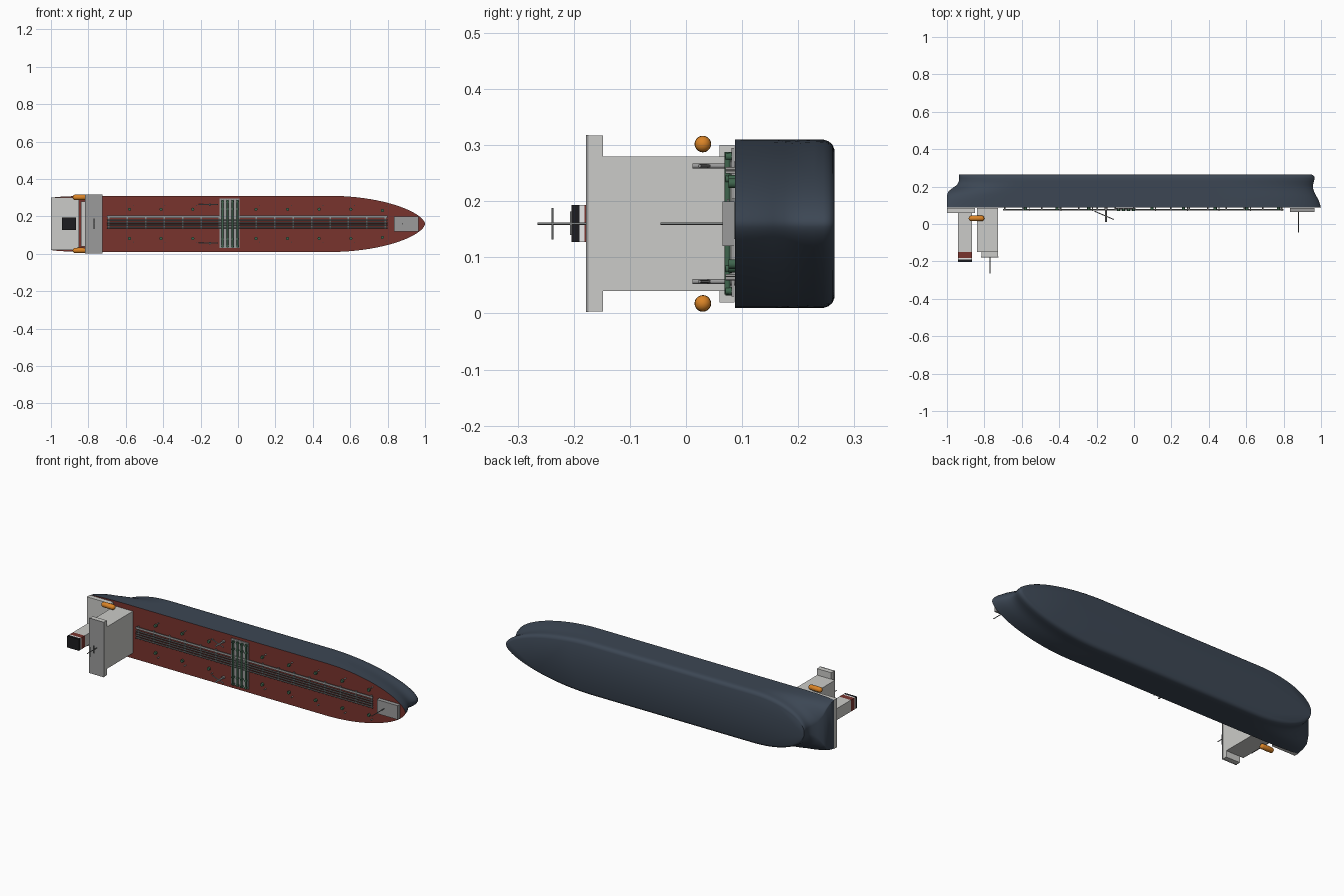
import bpy, bmesh, math
from mathutils import Vector

if "Cube" in bpy.data.objects:
    bpy.data.objects.remove(bpy.data.objects["Cube"])

# The ship lies on its side: deck faces -y, length along x, beam along z
CZ = 0.16


def mat(name, r, g, b):
    m = bpy.data.materials.new(name)
    m.diffuse_color = (r, g, b, 1)
    m.use_nodes = True
    m.node_tree.nodes["Principled BSDF"].inputs["Base Color"].default_value = m.diffuse_color
    return m


NAVY = mat("navy_hull", .045, .062, .088)
RED = mat("deck_red", .19, .034, .027)
LIGHT = mat("light_grey", .60, .60, .58)
MID = mat("mid_grey", .33, .33, .33)
PIPE = mat("pipe_grey", .20, .21, .21)
GREEN = mat("valve_green", .05, .13, .075)
ORANGE = mat("lifeboat_orange", .70, .23, .02)
BLACK = mat("funnel_black", .012, .012, .014)
WHITE = mat("funnel_white", .80, .80, .80)


def finish(name, bm, *mats):
    bmesh.ops.recalc_face_normals(bm, faces=bm.faces)
    me = bpy.data.meshes.new(name)
    bm.to_mesh(me)
    bm.free()
    for m in mats:
        me.materials.append(m)
    ob = bpy.data.objects.new(name, me)
    bpy.context.collection.objects.link(ob)
    return ob


def smooth(ob, deg):
    bpy.ops.object.select_all(action='DESELECT')
    ob.select_set(True)
    bpy.context.view_layer.objects.active = ob
    bpy.ops.object.shade_smooth_by_angle(angle=math.radians(deg))


def box(name, x, y, z, m):
    bm = bmesh.new()
    bmesh.ops.create_cube(bm, size=1)
    for v in bm.verts:
        v.co = Vector([(a + b) / 2 + c * (b - a) for c, (a, b) in zip(v.co, (x, y, z))])
    return finish(name, bm, m)


def rod(name, p, q, r, m, sides=8):
    p, q = Vector(p), Vector(q)
    bm = bmesh.new()
    bmesh.ops.create_cone(bm, cap_ends=True, segments=sides, radius1=r, radius2=r,
                          depth=(q - p).length)
    rot = (q - p).to_track_quat('Z', 'Y').to_matrix()
    for v in bm.verts:
        v.co = rot @ v.co + (p + q) / 2
    ob = finish(name, bm, m)
    smooth(ob, 50)
    return ob


# Hull: levels of (y, stern x, bow x, half beam, stern half width, bow run, stern run)
LEVELS = [
    (.087, -1.0, 1.0, .150, .138, .50, .25),
    (.125, -1.0, .988, .150, .130, .50, .28),
    (.155, -1.0, .972, .150, .112, .50, .30),
    (.175, -.992, .962, .150, .080, .51, .32),
    (.192, -.970, .957, .150, .045, .52, .33),
    (.210, -.945, .957, .150, .025, .53, .33),
    (.228, -.936, .962, .150, .020, .54, .34),
    (.245, -.935, .966, .150, .018, .55, .34),
    (.254, -.935, .964, .147, .016, .55, .34),
    (.261, -.935, .958, .141, .012, .55, .34),
    (.265, -.934, .948, .131, .008, .55, .34),
]
N = 64


def half_width(x, xs, xb, beam, stern, run_b, run_s):
    t = max(0, (x - xb + run_b) / run_b)
    s = max(0, (xs + run_s - x) / run_s)
    if t > 0:
        return beam * max(0, 1 - t ** 1.9) ** .6
    return stern + (beam - stern) * max(0, 1 - s ** 2.2) ** .55


bm = bmesh.new()
rings = []
for y, xs, xb, *shape in LEVELS:
    side = []
    for i in range(N):
        u = (1 - math.cos(math.pi * i / N)) / 2
        x = xs + (xb - xs) * u
        side.append((x, half_width(x, xs, xb, *shape)))
    ring = [bm.verts.new((x, y, CZ + w)) for x, w in side]
    ring.append(bm.verts.new((xb, y, CZ)))
    ring += [bm.verts.new((x, y, CZ - w)) for x, w in reversed(side)]
    rings.append(ring)
for a, b in zip(rings, rings[1:]):
    for i in range(len(a)):
        j = (i + 1) % len(a)
        bm.faces.new((a[i], a[j], b[j], b[i]))
bm.faces.new(rings[-1])
bm.faces.new(rings[0]).material_index = 1
smooth(finish("hull", bm, NAVY, RED), 40)

# Superstructure
box("poop_deck", (-1, -.85), (.060, .0868), (.02, .30), LIGHT)
box("deck_house", (-.84, -.727), (-.15, .0868), (.04, .28), LIGHT)
box("bridge", (-.816, -.727), (-.174, -.148), (.004, .317), LIGHT)
box("bridge_roof", (-.818, -.725), (-.178, -.174), (.003, .318), MID)

# Funnel with painted bands
for name, y0, y1, m in (("funnel", -.15, .062, LIGHT), ("funnel_red_band", -.181, -.15, RED),
                        ("funnel_white_band", -.190, -.181, WHITE),
                        ("funnel_top", -.204, -.190, BLACK)):
    box(name, (-.94, -.866), (y0, y1), (.127, .193), m)

# Masts
rod("radar_mast", (-.77, -.177, CZ), (-.77, -.265, CZ), .0022, PIPE)
rod("mast_yard", (-.77, -.238, .132), (-.77, -.238, .188), .0018, PIPE)
box("radar_bar", (-.773, -.767), (-.207, -.203), (.14, .182), PIPE)
rod("bow_mast", (.88, .07, CZ), (.88, -.045, CZ), .0022, PIPE)
box("forecastle", (.834, .966), (.065, .0868), (.12, .20), MID)

# Lifeboats: capsules on both sides
for z in (.018, .302):
    bm = bmesh.new()
    bmesh.ops.create_uvsphere(bm, u_segments=20, v_segments=12, radius=.0148)
    for v in bm.verts:
        cx, cy, cz = v.co
        ext = .027 if cz > 1e-5 else -.027 if cz < -1e-5 else 0
        v.co = (-.842 + cz + ext, .03 + cx, z + cy)
    smooth(finish("lifeboat", bm, ORANGE), 60)

# Central pipe run and catwalk
for z in (.140, .153, .166, .179):
    rod("cargo_pipe", (-.70, .077, z), (.80, .077, z), .0042, PIPE)
box("catwalk", (-.70, .80), (.073, .077), (.192, .204), MID)
for i in range(16):
    x = -.69 + i * .0985
    box("pipe_support", (x - .004, x + .004), (.081, .088), (.133, .205), PIPE)

# Manifold tray with crossing pipes and end valves
box("manifold_tray", (-.10, .008), (.081, .0868), (.03, .295), MID)
for x in (-.083, -.056, -.029, -.002):
    rod("manifold_pipe", (x, .074, .034), (x, .074, .288), .0055, GREEN)
    for z in (.04, .08, .24, .28):
        rod("manifold_valve", (x, .070, z), (x, .085, z), .0075, GREEN)

# Hose cranes
for z in (.057, .263):
    rod("crane_post", (-.15, .087, z), (-.15, .012, z), .0045, MID)
    rod("crane_boom", (-.21, .068, z), (-.108, .024, z), .0030, MID, 6)
    rod("crane_base", (-.15, .087, z), (-.15, .074, z), .0075, MID)

# Tank hatches and vents along both sides
for i in range(9):
    x = -.58 + i * .169
    for s in (-1, 1):
        w = .078 if x < .7 else .072
        if abs(x + .07) > .04:
            rod("tank_hatch", (x, .087, CZ + s * w), (x, .076, CZ + s * w), .0085, GREEN, 12)
            rod("tank_vent", (x + .02, .087, CZ + s * (w + .02)),
                (x + .02, .070, CZ + s * (w + .02)), .0028, LIGHT, 6)
